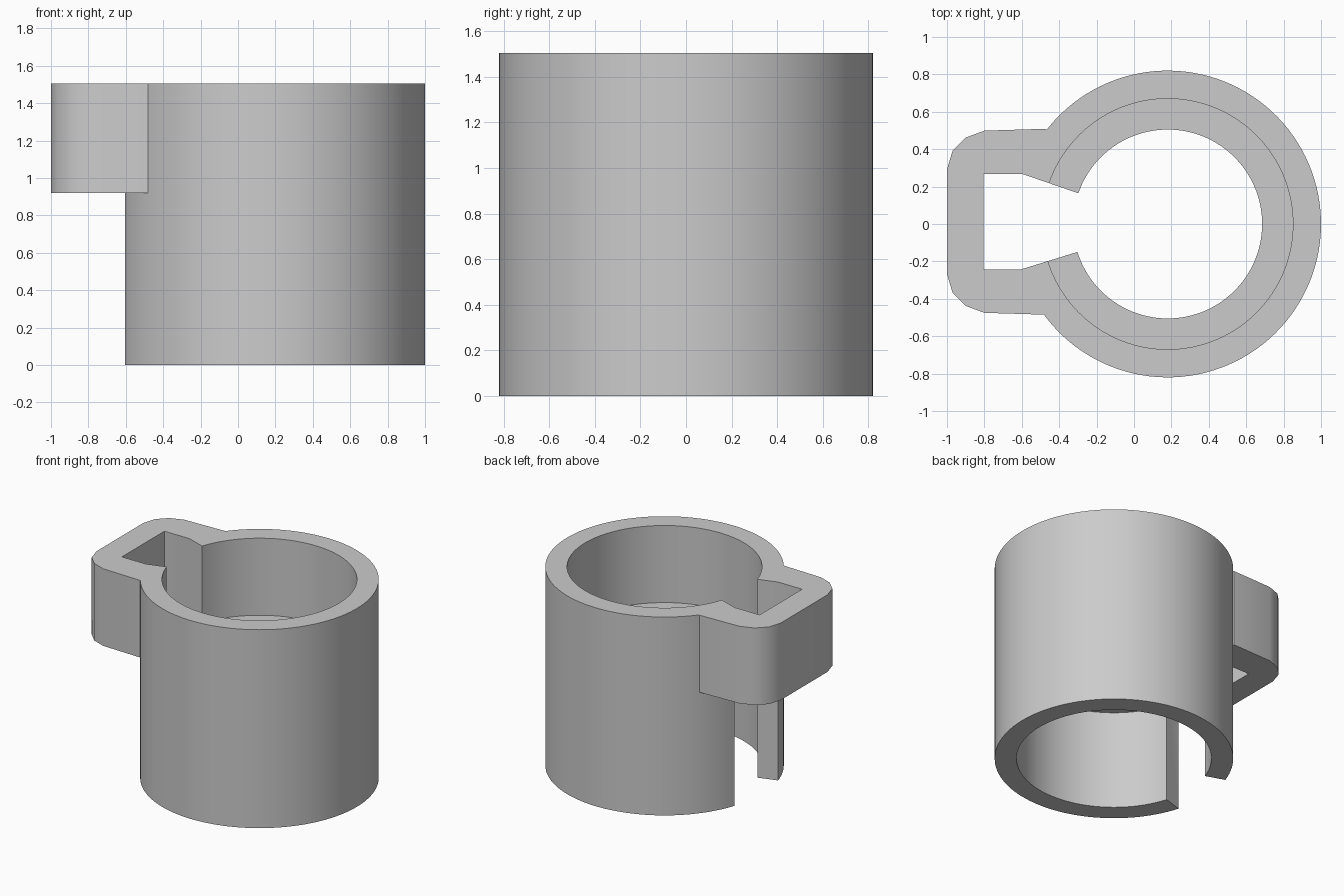
import bpy, bmesh
from math import cos, sin, radians
from mathutils import Vector

cube = bpy.data.objects.get("Cube")
if cube:
    bpy.data.objects.remove(cube)

CX = 0.18                       # sleeve axis
OUTER, INNER, LIP = 0.82, 0.67, 0.505
HEIGHT, LEDGE_TOP, LEDGE_LOW = 1.505, 0.92, 0.75
START, END = radians(-162.8), radians(161)
STEPS = 108

grey = bpy.data.materials.new("plain grey")
grey.use_nodes = True
colour = (0.6, 0.6, 0.6, 1)
grey.diffuse_color = colour
grey.node_tree.nodes["Principled BSDF"].inputs["Base Color"].default_value = colour


def polar(r, a, z=0):
    return Vector((CX + r * cos(a), r * sin(a), z))


def make_object(name, bm):
    bmesh.ops.recalc_face_normals(bm, faces=bm.faces)
    mesh = bpy.data.meshes.new(name)
    bm.to_mesh(mesh)
    bm.free()
    mesh.materials.append(grey)
    obj = bpy.data.objects.new(name, mesh)
    bpy.context.collection.objects.link(obj)
    return obj


# Slotted sleeve: wall section with an inner ledge, swept round the axis
section = [(INNER, 0), (OUTER, 0), (OUTER, HEIGHT), (INNER, HEIGHT),
           (INNER, LEDGE_TOP), (LIP, LEDGE_TOP), (LIP, LEDGE_LOW), (INNER, LEDGE_LOW)]
bm = bmesh.new()
rings = []
for i in range(STEPS + 1):
    a = START + (END - START) * i / STEPS
    rings.append([bm.verts.new(polar(r, a, z)) for r, z in section])
n = len(section)
for p, q in zip(rings, rings[1:]):
    for k in range(n):
        bm.faces.new((p[k], p[(k + 1) % n], q[(k + 1) % n], q[k]))
bm.faces.new(rings[0])
bm.faces.new(rings[-1])
sleeve = make_object("slotted_sleeve", bm)

# Side loop: rounded outline bridging the slot in the upper part
MID = 0.012
corner = [(-0.47, 0.497), (-0.80, 0.487), (-0.90, 0.45), (-0.97, 0.38), (-1.0, 0.28)]
outline = [Vector((x, MID + y, 0)) for x, y in corner]
outline += [Vector((x, MID - y, 0)) for x, y in reversed(corner)]
low, high = polar(OUTER, START), polar(OUTER, END)
outline += [polar(0.76, radians(-146)), polar(0.76, START + 0.06), low,
            Vector((-0.805, low.y, 0)), Vector((-0.805, high.y, 0)),
            high, polar(0.76, END - 0.06), polar(0.76, radians(146))]
bm = bmesh.new()
base = bm.faces.new([bm.verts.new(p + Vector((0, 0, LEDGE_TOP))) for p in outline])
top = bmesh.ops.extrude_face_region(bm, geom=[base])["geom"]
bmesh.ops.translate(bm, vec=(0, 0, HEIGHT - LEDGE_TOP),
                    verts=[v for v in top if isinstance(v, bmesh.types.BMVert)])
side_loop = make_object("side_loop", bm)

# Fuse the loop into the sleeve
union = sleeve.modifiers.new("fuse_loop", 'BOOLEAN')
union.operation = 'UNION'
union.solver = 'EXACT'
union.object = side_loop
bpy.ops.object.select_all(action='DESELECT')
sleeve.select_set(True)
bpy.context.view_layer.objects.active = sleeve
bpy.ops.object.modifier_apply(modifier=union.name)
bpy.data.objects.remove(side_loop)
bpy.ops.object.shade_smooth_by_angle(angle=radians(30))
